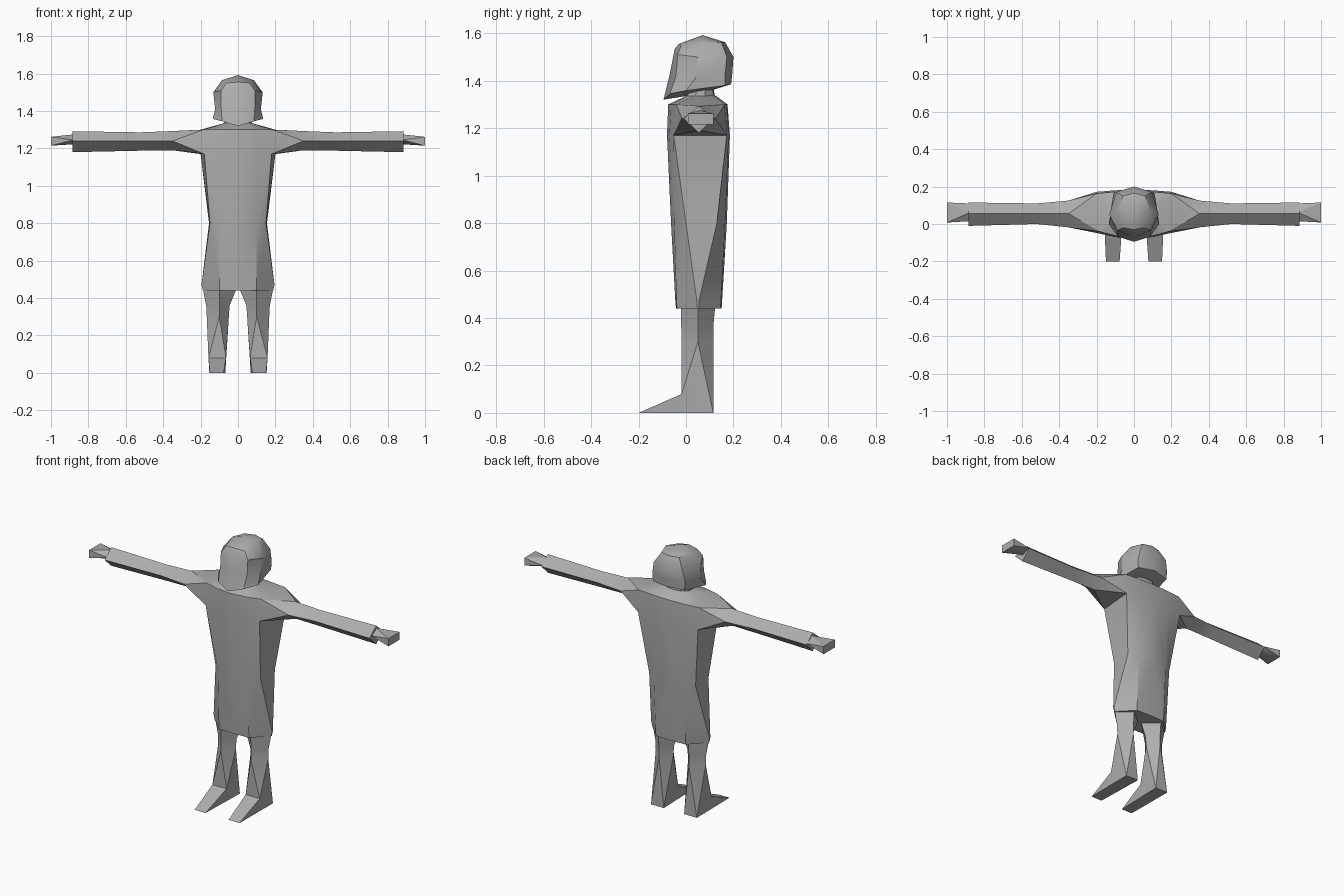
import bpy, bmesh, math

if "Cube" in bpy.data.objects:
    bpy.data.objects.remove(bpy.data.objects["Cube"])

grey = bpy.data.materials.new("grey")
grey.diffuse_color = (0.42, 0.42, 0.42, 1)
grey.use_nodes = True
grey.node_tree.nodes["Principled BSDF"].inputs["Base Color"].default_value = grey.diffuse_color


class Half:
    """Builds the +x half of a part, then mirrors it."""

    def __init__(self):
        self.bm = bmesh.new()

    def ring(self, pts):
        return [self.bm.verts.new(p) for p in pts]

    def face(self, *vs):
        return self.bm.faces.new(vs)

    def loft(self, rings, closed=False, skip=()):
        for k, (a, b) in enumerate(zip(rings, rings[1:])):
            n = len(a)
            for i in range(n if closed else n - 1):
                if (k, i) not in skip:
                    j = (i + 1) % n
                    self.face(a[i], a[j], b[j], b[i])

    def twist(self, a, b):
        # triangles joining a square ring to a diamond ring
        for i in range(4):
            j = (i + 1) % 4
            self.face(a[i], a[j], b[i])
            self.face(b[i], a[j], b[j])

    def finish(self, name, angle=30):
        bm = self.bm
        bmesh.ops.mirror(bm, geom=bm.verts[:] + bm.edges[:] + bm.faces[:],
                         axis='X', merge_dist=0.0005)
        bmesh.ops.remove_doubles(bm, verts=bm.verts[:], dist=0.0005)
        bmesh.ops.recalc_face_normals(bm, faces=bm.faces[:])
        me = bpy.data.meshes.new(name)
        bm.to_mesh(me)
        bm.free()
        me.materials.append(grey)
        ob = bpy.data.objects.new(name, me)
        bpy.context.collection.objects.link(ob)
        bpy.ops.object.select_all(action='DESELECT')
        ob.select_set(True)
        bpy.context.view_layer.objects.active = ob
        bpy.ops.object.shade_smooth_by_angle(angle=math.radians(angle))


def section(z, f, fm, fc, bc, bm_, b):
    # half outline: front centre, front, front corner, back corner, back, back centre
    return [(0, f, z), (0.1, fm, z), (*fc, z), (*bc, z), (0.1, bm_, z), (0, b, z)]


def diamond_x(x, front, back, bottom, top, y=0.055, z=1.24):
    return [(x, front, z), (x, y, top), (x, back, z), (x, y, bottom)]


# tunic with collar, shoulders and arms
h = Half()
rings = [h.ring(r) for r in (
    section(0.44, -0.042, -0.038, (0.188, 0.046), (0.188, 0.054), 0.145, 0.15),
    section(0.47, -0.045, -0.04, (0.195, 0.046), (0.195, 0.054), 0.147, 0.152),
    section(0.80, -0.063, -0.05, (0.15, 0.0), (0.155, 0.13), 0.165, 0.172),
    section(1.17, -0.08, -0.07, (0.18, -0.052), (0.20, 0.172), 0.18, 0.185),
    section(1.30, -0.075, -0.063, (0.185, -0.04), (0.20, 0.163), 0.172, 0.175),
    [(0, 0, 1.335), (0.045, 0.005, 1.335), (0.075, 0.04, 1.335),
     (0.075, 0.08, 1.335), (0.045, 0.115, 1.34), (0, 0.12, 1.34)],
    [(0, 0.02, 1.39), (0.04, 0.025, 1.39), (0.07, 0.05, 1.39),
     (0.07, 0.08, 1.39), (0.04, 0.11, 1.39), (0, 0.115, 1.39)])]
h.loft(rings, skip={(3, 2)})
h.face(*rings[0])
h.face(*rings[-1])
low, high = rings[3], rings[4]
arm = [h.ring(diamond_x(*a)) for a in (
    (0.35, -0.018, 0.125, 1.19, 1.293),
    (0.52, 0.0, 0.11, 1.188, 1.286),
    (0.885, -0.01, 0.115, 1.18, 1.292))]
h.twist([low[2], high[2], high[3], low[3]], arm[0])
h.loft(arm, closed=True)
h.face(*arm[-1])
h.finish("tunic_and_arms")

# hands: diamond wrist opening into a square end
h = Half()
wrist = h.ring(diamond_x(0.88, 0.015, 0.11, 1.222, 1.275, y=0.06, z=1.245))
tip = h.ring([(1, 0.008, 1.215), (1, 0.008, 1.262), (1, 0.115, 1.262), (1, 0.115, 1.215)])
h.twist(tip, wrist)
h.face(*wrist)
h.face(*tip)
h.finish("hands")

# legs and wedge feet
h = Half()
leg = [h.ring([(0.1, f, z), (o, 0.05, z), (0.1, b, z), (i, 0.05, z)])
       for z, f, o, b, i in ((0.46, -0.022, 0.188, 0.122, 0.005),
                             (0.44, -0.022, 0.186, 0.122, 0.012),
                             (0.36, -0.02, 0.17, 0.115, 0.045),
                             (0.30, -0.02, 0.167, 0.115, 0.049))]
h.loft(leg, closed=True)
h.face(*leg[0])
ankle = h.ring([(0.064, -0.018, 0.08), (0.158, -0.018, 0.08),
                (0.153, 0.115, 0), (0.068, 0.115, 0)])
toe = h.ring([(0.077, -0.2, 0), (0.15, -0.2, 0)])
h.twist(ankle, leg[-1])
h.face(ankle[0], ankle[1], toe[1], toe[0])
h.face(ankle[1], ankle[2], toe[1])
h.face(ankle[3], ankle[0], toe[0])
h.face(toe[0], toe[1], ankle[2], ankle[3])
h.finish("legs_and_feet")

# head: jaw, cheek, brow and crown rings closed to a point
h = Half()
head = [h.ring(r) for r in (
    [(0, -0.095, 1.32), (0.085, -0.068, 1.345), (0.135, 0.0, 1.358), (0.105, 0.165, 1.38), (0, 0.19, 1.385)],
    [(0, -0.07, 1.42), (0.09, -0.042, 1.42), (0.122, 0.04, 1.41), (0.11, 0.165, 1.43), (0, 0.195, 1.43)],
    [(0, -0.047, 1.535), (0.09, -0.035, 1.51), (0.132, 0.05, 1.5), (0.095, 0.172, 1.5), (0, 0.2, 1.5)],
    [(0, -0.03, 1.555), (0.06, -0.02, 1.55), (0.085, 0.07, 1.565), (0.06, 0.15, 1.56), (0, 0.165, 1.562)])]
h.loft(head)
for ring, apex in ((head[0], (0, 0.06, 1.345)), (head[-1], (0, 0.07, 1.592))):
    v = h.ring([apex])[0]
    for a, b in zip(ring, ring[1:]):
        h.face(a, b, v)
h.finish("head", 35)
